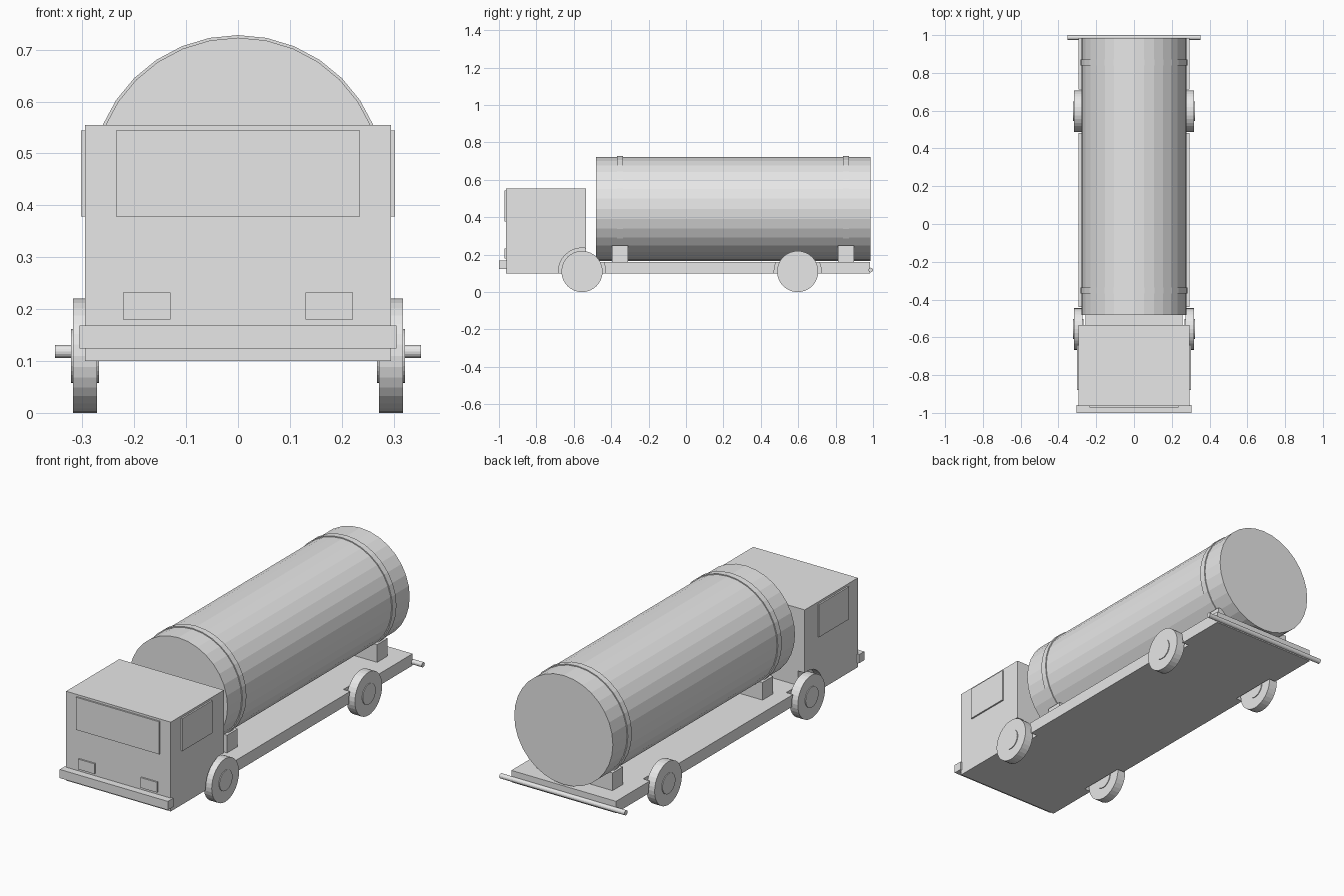
import bpy
import bmesh
import math
from mathutils import Matrix

old = bpy.data.objects.get("Cube")
if old:
    bpy.data.objects.remove(old, do_unlink=True)

GREY = (0.8, 0.8, 0.8, 1)
paint = bpy.data.materials.new("light_grey")
paint.use_nodes = True
paint.diffuse_color = GREY
paint.node_tree.nodes["Principled BSDF"].inputs["Base Color"].default_value = GREY


def finish(name, bm):
    bmesh.ops.recalc_face_normals(bm, faces=bm.faces)
    mesh = bpy.data.meshes.new(name)
    bm.to_mesh(mesh)
    bm.free()
    mesh.materials.append(paint)
    obj = bpy.data.objects.new(name, mesh)
    bpy.context.collection.objects.link(obj)
    return obj


def box(name, xs, ys, zs):
    bm = bmesh.new()
    ranges = (xs, ys, zs)
    size = [b - a for a, b in ranges]
    centre = [(a + b) / 2 for a, b in ranges]
    bmesh.ops.create_cube(bm, size=1, matrix=Matrix.Translation(centre) @ Matrix.Diagonal((*size, 1)))
    return finish(name, bm)


def cylinder(name, centre, radius, length, axis, sides=32):
    bm = bmesh.new()
    turn = Matrix.Rotation(math.pi / 2, 4, "Y" if axis == "x" else "X")
    bmesh.ops.create_cone(bm, cap_ends=True, segments=sides, radius1=radius, radius2=radius,
                          depth=length, matrix=Matrix.Translation(centre) @ turn)
    return finish(name, bm)


# Cab and flat bed: one side profile extruded across the width
HALF = 0.295
BED_TOP = 0.16
profile = [(-0.963, 0.1), (0.985, 0.1), (0.985, BED_TOP),
           (-0.535, BED_TOP), (-0.535, 0.555), (-0.963, 0.555)]
bm = bmesh.new()
side = bm.faces.new([bm.verts.new((-HALF, y, z)) for y, z in profile])
extruded = bmesh.ops.extrude_face_region(bm, geom=[side])["geom"]
bmesh.ops.translate(bm, vec=(2 * HALF, 0, 0),
                    verts=[v for v in extruded if isinstance(v, bmesh.types.BMVert)])
body = finish("cab_and_bed", bm)

# Wheels with hubs, set into wells cut from the body
for end, y in (("front", -0.556), ("rear", 0.597)):
    for hand, s in (("left", 1), ("right", -1)):
        at = (s * 0.295, y, 0.11)
        cylinder(f"{end}_{hand}_wheel", at, 0.11, 0.046, "x")
        cylinder(f"{end}_{hand}_hub", at, 0.052, 0.054, "x")
        well = cylinder(f"{end}_{hand}_well_cutter", (s * 0.357, y, 0.11), 0.126, 0.2, "x")
        well.hide_render = True
        well.hide_viewport = True
        cut = body.modifiers.new("wheel_well", "BOOLEAN")
        cut.operation = "DIFFERENCE"
        cut.solver = "EXACT"
        cut.object = well

# Cab details
box("windscreen", (-0.235, 0.235), (-0.971, -0.962), (0.378, 0.544))
box("front_bumper", (-0.305, 0.305), (-1, -0.957), (0.124, 0.168))
for hand, s in (("left", 1), ("right", -1)):
    box(f"{hand}_headlight", sorted((s * 0.13, s * 0.222)), (-0.971, -0.962), (0.18, 0.232))
    box(f"{hand}_window", sorted((s * 0.294, s * 0.303)), (-0.88, -0.64), (0.378, 0.544))

# Tank with straps and saddle blocks
TANK_Z = 0.445
cylinder("tank", (0, 0.2525, TANK_Z), 0.278, 1.467, "y")
for end, y in (("front", -0.352), ("rear", 0.856)):
    cylinder(f"{end}_strap", (0, y, TANK_Z), 0.283, 0.032, "y")
    box(f"{end}_saddle", (-0.215, 0.215), (y - 0.0425, y + 0.0425), (BED_TOP - 0.01, 0.25))

# Rear bar
cylinder("rear_bar", (0, 0.9875, 0.118), 0.0125, 0.706, "x", 16)
